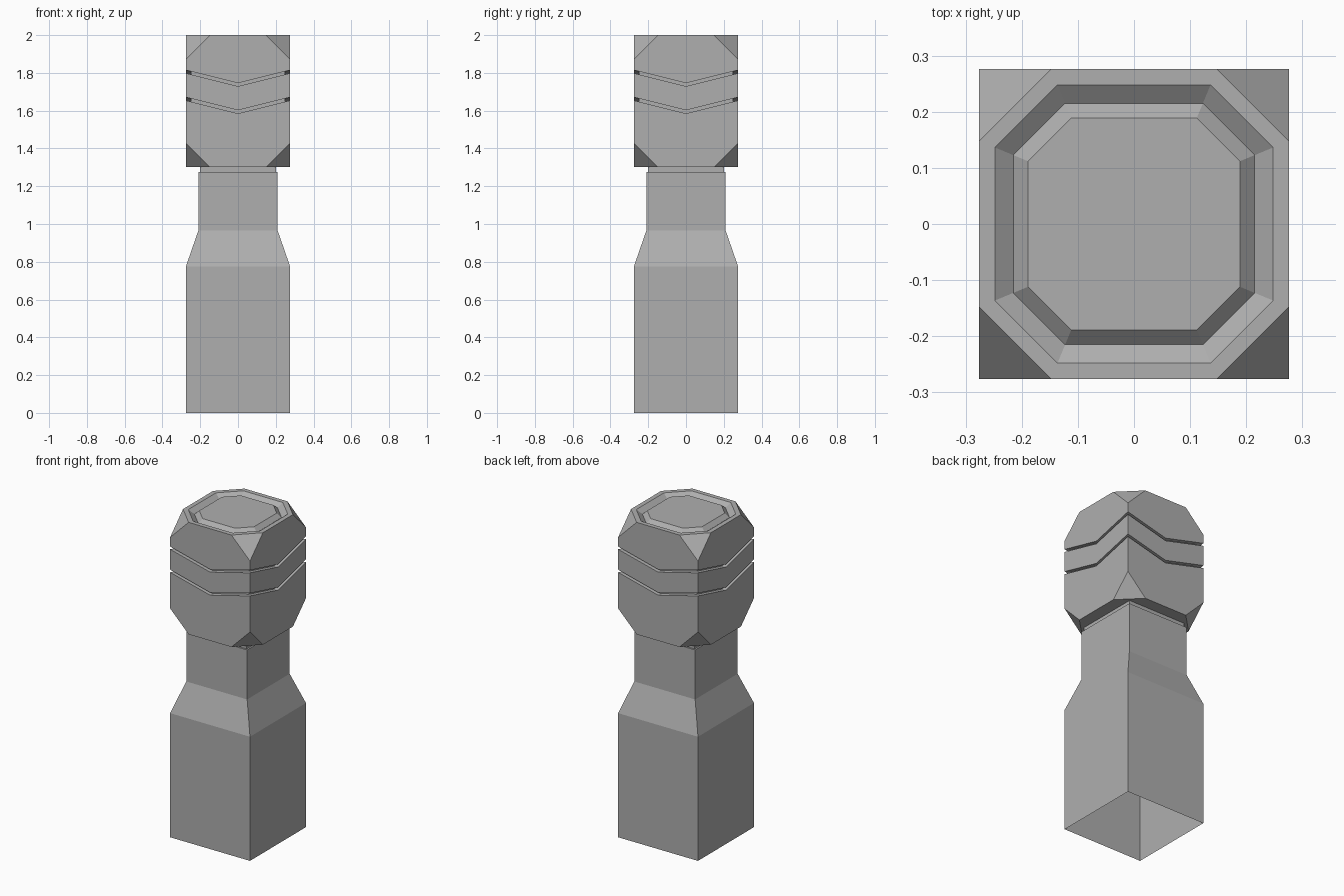
import bpy, bmesh

if "Cube" in bpy.data.objects:
    bpy.data.objects.remove(bpy.data.objects["Cube"])

W = 0.276          # half width of body and head
SLOPE = 0.25       # rise of the chevron grooves toward the corners

grey = bpy.data.materials.new("dark_grey")
grey.diffuse_color = (0.43, 0.43, 0.43, 1)
grey.use_nodes = True
grey.node_tree.nodes["Principled BSDF"].inputs["Base Color"].default_value = grey.diffuse_color


def make_object(name, bm):
    bmesh.ops.recalc_face_normals(bm, faces=bm.faces)
    mesh = bpy.data.meshes.new(name)
    bm.to_mesh(mesh)
    bm.free()
    mesh.materials.append(grey)
    obj = bpy.data.objects.new(name, mesh)
    bpy.context.collection.objects.link(obj)


def loft(bm, rings):
    """Join closed rings of points with quads; returns the vertex rings."""
    loops = [[bm.verts.new(p) for p in ring] for ring in rings]
    for a, b in zip(loops, loops[1:]):
        n = len(a)
        for i in range(n):
            j = (i + 1) % n
            bm.faces.new((a[i], a[j], b[j], b[i]))
    return loops


def square(r, z):
    return [(-r, -r, z), (r, -r, z), (r, r, z), (-r, r, z)]


def chevron(r, z_mid, slope=SLOPE):
    """Square ring with side midpoints at z_mid and raised corners."""
    zc = z_mid + slope * r
    return [(-r, -r, zc), (0, -r, z_mid), (r, -r, zc), (r, 0, z_mid),
            (r, r, zc), (0, r, z_mid), (-r, r, zc), (-r, 0, z_mid)]


# Square post with tapered shoulder and neck, open underneath
bm = bmesh.new()
loft(bm, [square(W, 0), square(W, 0.775), square(0.21, 0.965),
          square(0.21, 1.274), square(0.2, 1.274), square(0.2, 1.301)])
make_object("post", bm)

# Head block with two chevron grooves running around it
bm = bmesh.new()
rings = [chevron(W, 1.301, 0)]
for low, high in ((1.585, 1.602), (1.729, 1.746)):
    rings += [chevron(W, low), chevron(W - 0.026, low),
              chevron(W - 0.026, high), chevron(W, high)]
rings.append(chevron(W, 2.0, 0))
loops = loft(bm, rings)
bm.faces.new(loops[0])
bm.faces.new(loops[-1])

# Cut off the eight outer corners
corners = loops[0][::2] + loops[-1][::2]
bmesh.ops.bevel(bm, geom=corners, offset=0.128, offset_type='OFFSET',
                segments=1, profile=0.5, affect='VERTICES')
bmesh.ops.recalc_face_normals(bm, faces=bm.faces)

# V-shaped octagonal groove on top
top = max((f for f in bm.faces if f.normal.z > 0.99),
          key=lambda f: f.calc_center_median().z)
for width, depth in ((0.028, 0), (0.033, -0.025), (0.026, 0.025)):
    bmesh.ops.inset_region(bm, faces=[top], thickness=width,
                           use_even_offset=True)
    for v in top.verts:
        v.co.z += depth
make_object("head", bm)
